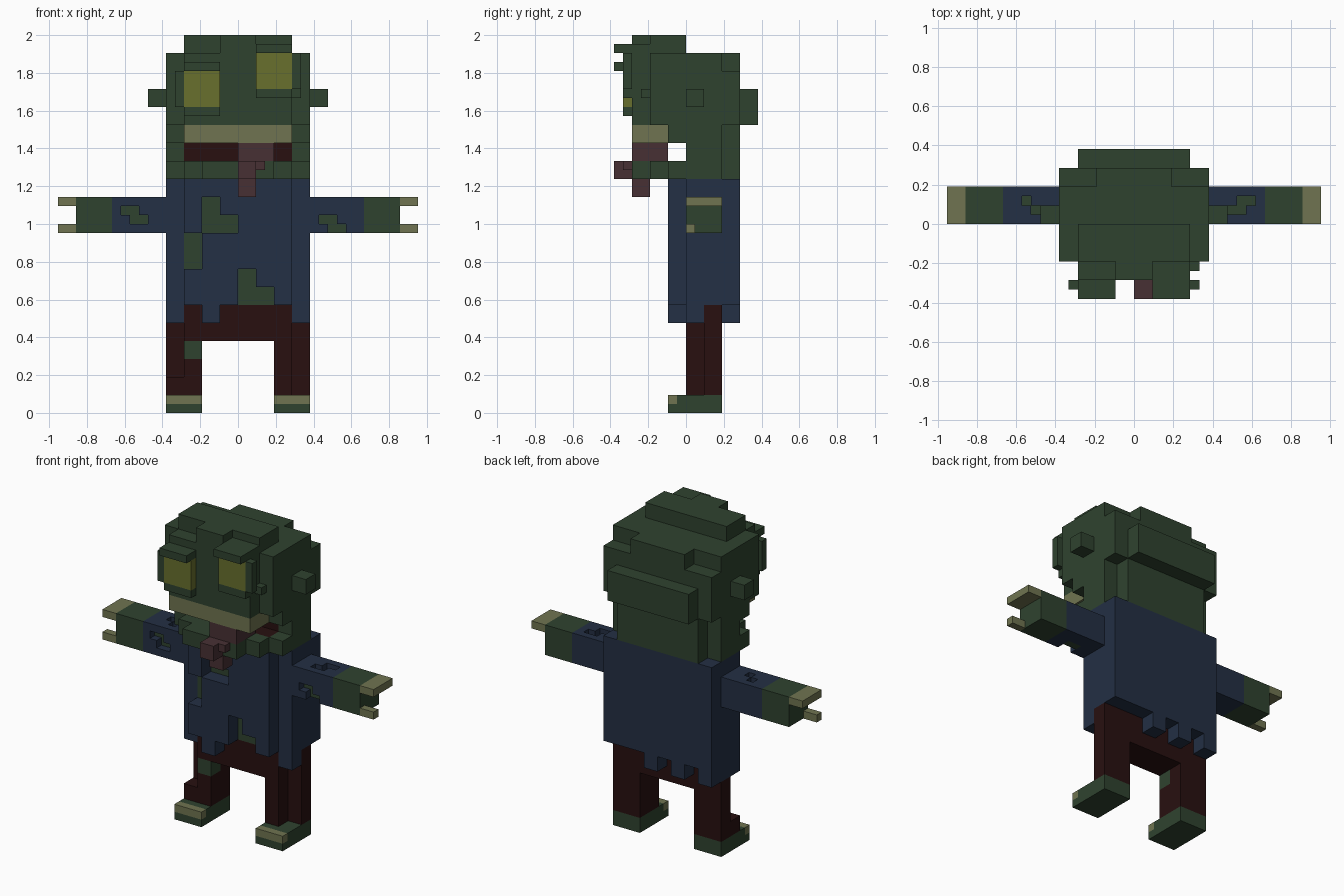
import bpy, bmesh, math

if "Cube" in bpy.data.objects:
    bpy.data.objects.remove(bpy.data.objects["Cube"])

U = 2 / 21            # one block
H = U / 2             # half block, the smallest detail

COLOURS = {
    "green_skin": (0.028, 0.055, 0.028),
    "blue_cloth": (0.017, 0.029, 0.058),
    "dark_red_cloth": (0.021, 0.005, 0.005),
    "bone": (0.16, 0.175, 0.082),
    "yellow_eye": (0.14, 0.16, 0.027),
    "tongue_pink": (0.064, 0.030, 0.034),
}
SKIN, BLUE, RED, BONE, YELLOW, PINK = range(6)
mats = []
for name, rgb in COLOURS.items():
    m = bpy.data.materials.new(name)
    m.diffuse_color = (*rgb, 1)
    m.use_nodes = True
    m.node_tree.nodes["Principled BSDF"].inputs["Base Color"].default_value = m.diffuse_color
    mats.append(m)

cells = {}            # half-block cell -> (part, colour)


def span(x, y, z):
    r = [range(round(a * 2), round(b * 2)) for a, b in (x, y, z)]
    return [(i, j, k) for i in r[0] for j in r[1] for k in r[2]]


def box(part, colour, x, y, z):
    for c in span(x, y, z):
        cells[c] = (part, colour)


def cut(x, y, z):
    for c in span(x, y, z):
        cells.pop(c, None)


def paint(colour, x, y, z):
    for c in span(x, y, z):
        if c in cells:
            cells[c] = (cells[c][0], colour)


def side(s, a, b):
    return (a, b) if s > 0 else (-b, -a)


# Feet, trousers
for s, n in ((-1, "left"), (1, "right")):
    box(n + "_foot", SKIN, side(s, 2, 4), (-1, 2), (0, 1))
    box(n + "_toenails", BONE, side(s, 2, 4), (-1, -0.5), (0.5, 1))
    box("trousers", RED, side(s, 2, 4), (0, 2), (1, 4))
box("trousers", RED, (-4, 4), (0, 2), (4, 6))
cut((3, 4), (0, 1), (1, 6))
cut((-4, -3), (0, 1), (2, 6))
paint(SKIN, (-3, -2), (0, 1), (3, 4))

# Shirt with ragged hem and holes
box("shirt", BLUE, (-4, 4), (0, 3), (6, 13))
box("shirt", BLUE, (-3, 3), (-1, 0), (6, 13))
for x, y in (((-4, -3), (0, 3)), ((3, 4), (0, 1)), ((-2, -1), (-1, 0)),
             ((0, 1), (2, 3)), ((-2, -1), (2, 3))):
    box("shirt", BLUE, x, y, (5, 6))
for x, z in (((-2, -1), (10, 12)), ((-1, 0), (10, 11)), ((-3, -2), (8, 10)),
             ((0, 1), (6, 8)), ((1, 2), (6, 7))):
    cut(x, (-1, 0), z)
    paint(SKIN, x, (0, 1), z)

# Arms, hands and fingers
for s, n in ((-1, "left"), (1, "right")):
    box(n + "_sleeve", BLUE, side(s, 4, 7), (0, 2), (10, 12))
    box(n + "_hand", SKIN, side(s, 7, 9), (0, 2), (10, 12))
    box(n + "_fingers", BONE, side(s, 9, 10), (0, 2), (11.5, 12))
    box(n + "_thumb", BONE, side(s, 9, 10), (0, 0.5), (10, 10.5))
# Sleeve tears on the front and on top
for x, z in (((-6.5, -5.5), (11, 11.5)), ((-6, -5), (10.5, 11)),
             ((4.5, 5.5), (10.5, 11)), ((5, 6), (10, 10.5))):
    cut(x, (0, 0.5), z)
    paint(SKIN, x, (0.5, 1), z)
for x, y in (((-6, -5.5), (1, 1.5)), ((-5.5, -5), (0.5, 1)),
             ((5.5, 6.5), (1, 1.5)), ((5, 6), (0.5, 1))):
    cut(x, y, (11.5, 12))
    paint(SKIN, x, y, (11, 11.5))

# Head: skull, cheeks, crown and rear bulge
box("head", SKIN, (-4, 4), (0, 3), (13, 20))
box("head", SKIN, (-4, 4), (-2, 0), (16, 20))
box("head", SKIN, (-4, 4), (-1, 0), (15, 16))
box("head", SKIN, (-3, 3), (-3, -2), (16, 20))
box("head", SKIN, (-3, 3), (-3, 0), (20, 21))
box("head", SKIN, (-3, 3), (3, 4), (16, 18))
for s in (-1, 1):
    cut(side(s, 1, 3), (-3, -2), (20, 21))
    cut(side(s, 2, 4), (2, 3), (19, 20))
    cut(side(s, 3, 4), (2, 3), (13, 16))
    box("ears", SKIN, side(s, 4, 5), (0, 1), (17, 18))

# Mouth: upper teeth, dark inside, jaw
box("upper_teeth", BONE, (-3, 3), (-3, -1), (15, 16))
paint(RED, (-3, 3), (0, 1), (14, 15))
paint(RED, (-3, 3), (-1, 0), (15, 15.5))
box("jaw", SKIN, (-4, 4), (-1, 0), (13, 14))
box("jaw", SKIN, (-3, 3), (-2, -1), (13, 14))
box("jaw", SKIN, (-2, 2), (-3, -2), (13, 14))
paint(RED, (-3, 3), (-1, 0), (13.5, 14))

# Tongue hanging over the jaw
box("tongue", PINK, (0, 2), (-3, -1), (14, 15))
box("tongue", PINK, (0, 1), (-4, -3), (13, 14))
box("tongue", PINK, (1, 1.5), (-3.5, -3), (13.5, 14))
box("tongue", PINK, (0, 1), (-3, -2), (12, 13))

# Eyes with brows and lids, one higher than the other
for s, n, z in ((-1, "left", 17), (1, "right", 18)):
    x = side(s, 1, 3)
    box(n + "_eye", YELLOW, x, (-3.5, -3), (z, z + 2))
    box(n + "_eyelid", SKIN, x, (-3.5, -3), (z - 0.5, z))
    box(n + "_eyelid", SKIN, side(s, 3, 3.5), (-3.5, -3), (z, z + 2))
    box(n + "_brow", SKIN, x, (-4, -3), (z + 2, z + 2.5))
box("right_brow", SKIN, (1, 3), (-3, -2), (20, 20.5))
box("wart", SKIN, (3, 3.5), (-2.5, -2), (17.5, 18))

# Skin every part: keep outer faces only, then merge flat areas
FACES = []
for axis in range(3):
    for sign in (0, 1):
        u, v = (axis + 1) % 3, (axis + 2) % 3
        quad = []
        for a, b in ((0, 0), (1, 0), (1, 1), (0, 1)):
            p = [0, 0, 0]
            p[axis], p[u], p[v] = sign, a, b
            quad.append(tuple(p))
        step = [0, 0, 0]
        step[axis] = 1 if sign else -1
        FACES.append((step, quad if sign else quad[::-1]))

for part in sorted({p for p, _ in cells.values()}):
    bm = bmesh.new()
    verts = {}
    for c, (p, colour) in cells.items():
        if p != part:
            continue
        for step, quad in FACES:
            if tuple(c[i] + step[i] for i in range(3)) in cells:
                continue
            ring = []
            for q in quad:
                k = tuple(c[i] + q[i] for i in range(3))
                if k not in verts:
                    verts[k] = bm.verts.new([t * H for t in k])
                ring.append(verts[k])
            bm.faces.new(ring).material_index = colour
    bmesh.ops.dissolve_limit(bm, angle_limit=math.radians(1), verts=bm.verts[:],
                             edges=bm.edges[:], delimit={'MATERIAL'})
    mesh = bpy.data.meshes.new(part)
    bm.to_mesh(mesh)
    bm.free()
    for m in mats:
        mesh.materials.append(m)
    bpy.context.collection.objects.link(bpy.data.objects.new(part, mesh))
